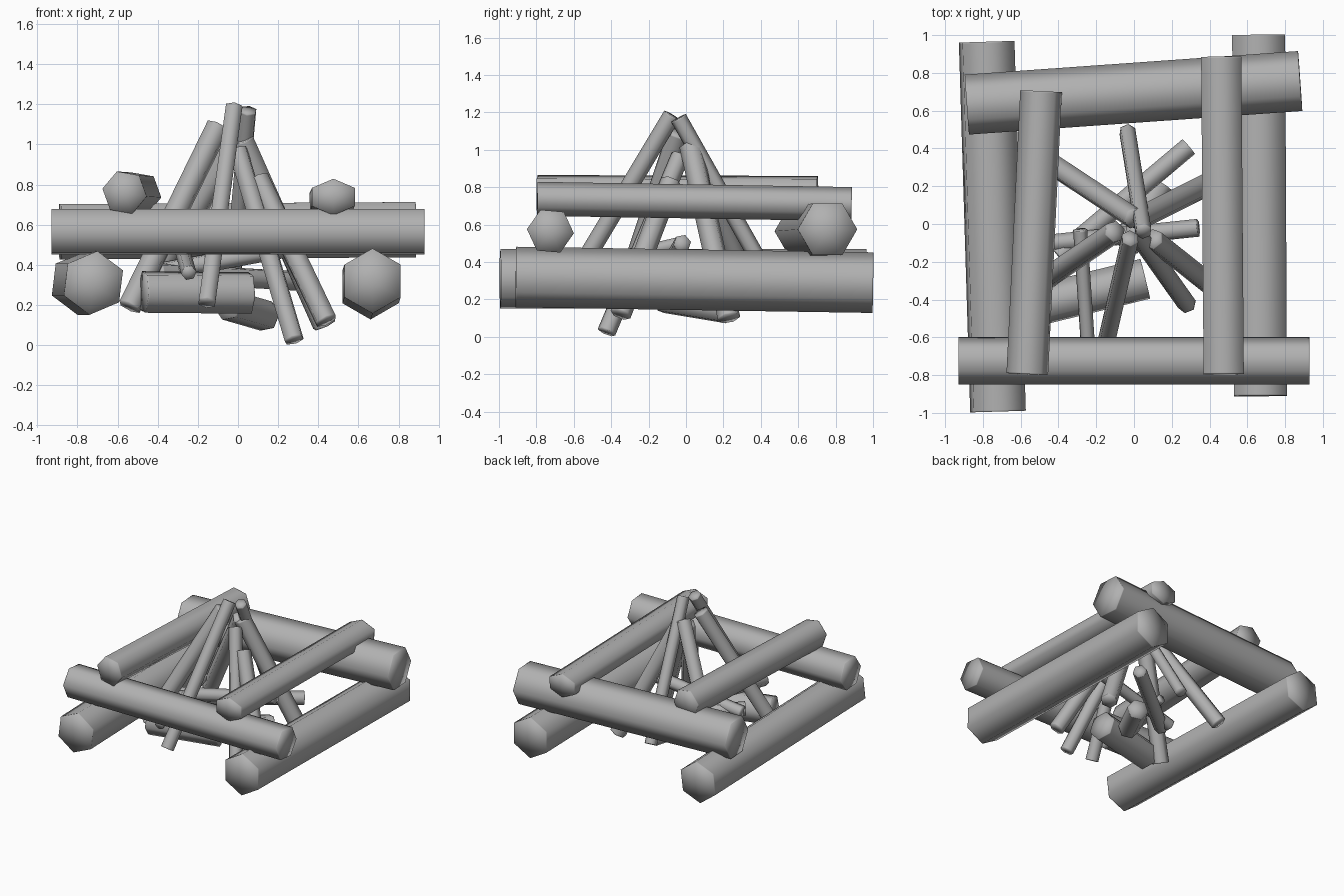
import bpy, bmesh, math
from mathutils import Vector

if "Cube" in bpy.data.objects:
    bpy.data.objects.remove(bpy.data.objects["Cube"])

bark = bpy.data.materials.new("bark")
bark.diffuse_color = (0.44, 0.44, 0.44, 1)
bark.use_nodes = True
bark.node_tree.nodes["Principled BSDF"].inputs["Base Color"].default_value = bark.diffuse_color


def log(name, a, b, r, twist=0, r2=None, sides=6):
    """Low-poly log from a to b; r across, r2 upright, twist rotates the section."""
    a, b = Vector(a), Vector(b)
    r2 = r2 or r
    d = (b - a).normalized()
    side = d.cross(Vector((0, 0, 1))).normalized()
    if (side.x if abs(side.x) > abs(side.y) else side.y) < 0:
        side.negate()
    up = side.cross(d)
    if up.z < 0:
        up.negate()
    bm = bmesh.new()
    rings = []
    # support rings near both ends keep the shading even along the log
    for p in (a, a + d * 0.008, b - d * 0.008, b):
        ring = []
        for i in range(sides):
            t = math.radians(twist) + i * math.tau / sides
            ring.append(bm.verts.new(p + side * r * math.cos(t) + up * r2 * math.sin(t)))
        rings.append(ring)
    ends = [(bm.verts.new(a), rings[0]), (bm.verts.new(b), rings[-1])]
    for i in range(sides):
        j = (i + 1) % sides
        for lo, hi in zip(rings, rings[1:]):
            bm.faces.new((lo[i], lo[j], hi[j], hi[i]))
        for c, ring in ends:
            bm.faces.new((c, ring[i], ring[j]))
    bmesh.ops.recalc_face_normals(bm, faces=bm.faces)
    for f in bm.faces:
        f.smooth = True
    me = bpy.data.meshes.new(name)
    bm.to_mesh(me)
    bm.free()
    me.materials.append(bark)
    ob = bpy.data.objects.new(name, me)
    bpy.context.collection.objects.link(ob)


# bottom pair of frame logs
log("bottom_log_left", (-0.72, -0.993, 0.31), (-0.78, 0.965, 0.31), 0.16, 23)
log("bottom_log_right", (0.67, -0.91, 0.32), (0.66, 1.0, 0.29), 0.162, 30)
# middle pair
log("middle_log_front", (-0.93, -0.725, 0.565), (0.93, -0.725, 0.565), 0.126, -5)
log("middle_log_back", (-0.885, 0.632, 0.565), (0.88, 0.757, 0.575), 0.159, 0)
# top pair
log("top_log_left", (-0.565, -0.795, 0.76), (-0.492, 0.703, 0.755), 0.112, -10)
log("top_log_right", (0.475, -0.795, 0.738), (0.462, 0.885, 0.71), 0.123, 30, 0.091)

# upright sticks leaning together
sticks = [
    ((-0.02, -0.075, 1.185), (-0.155, -0.66, 0.21), 0.048),
    ((0.05, -0.04, 1.17), (-0.035, 0.49, 0.23), 0.045),
    ((0.0, -0.03, 0.97), (0.28, -0.425, 0.025), 0.051),
    ((0.10, -0.08, 0.83), (0.44, -0.35, 0.12), 0.057),
    ((0.02, 0.025, 1.02), (0.43, 0.23, 0.10), 0.062),
    ((-0.10, -0.04, 1.09), (-0.54, -0.34, 0.19), 0.06),
    ((0.0, 0.03, 1.02), (-0.50, 0.36, 0.20), 0.058),
]
for n, (a, b, r) in enumerate(sticks):
    log(f"leaning_stick_{n + 1}", a, b, r, 15)

# kindling lying under the sticks
kindling = [
    ((-0.47, -0.42, 0.265), (0.06, -0.29, 0.26), 0.11),
    ((-0.40, -0.17, 0.36), (0.29, 0.41, 0.32), 0.052),
    ((-0.05, -0.12, 0.20), (0.14, 0.21, 0.145), 0.078),
    ((-0.42, -0.10, 0.36), (0.34, -0.02, 0.50), 0.048),
    ((-0.285, -0.03, 0.50), (-0.245, -0.63, 0.36), 0.038),
]
for n, (a, b, r) in enumerate(kindling):
    log(f"kindling_{n + 1}", a, b, r, 10)
